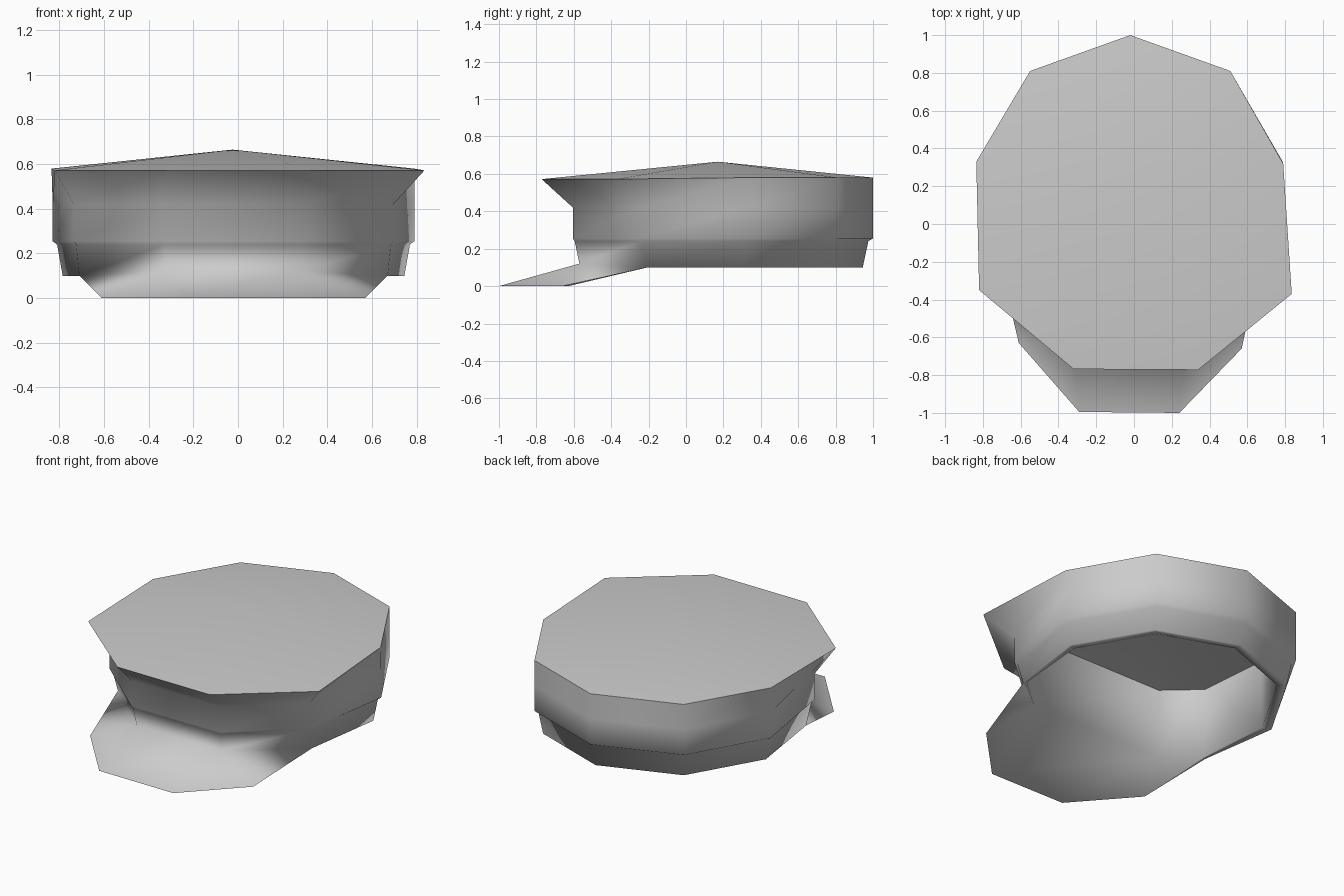
import bpy, bmesh, math

if "Cube" in bpy.data.objects:
    bpy.data.objects.remove(bpy.data.objects["Cube"])


def loft(name, rings, smooth_angle=120):
    """Skin closed rings of equal length, top to bottom; repeated points collapse."""
    bm = bmesh.new()
    cache = {}

    def vert(p):
        key = tuple(round(c, 4) for c in p)
        if key not in cache:
            cache[key] = bm.verts.new(key)
        return cache[key]

    for a, b in zip(rings, rings[1:]):
        n = len(a)
        for i in range(n):
            j = (i + 1) % n
            corners = []
            for p in (a[i], a[j], b[j], b[i]):
                v = vert(p)
                if v not in corners:
                    corners.append(v)
            if len(corners) > 2:
                bm.faces.new(corners)
    me = bpy.data.meshes.new(name)
    bm.to_mesh(me)
    bm.free()
    ob = bpy.data.objects.new(name, me)
    bpy.context.collection.objects.link(ob)
    me.shade_smooth()
    me.set_sharp_from_angle(angle=math.radians(smooth_angle))
    return ob


def ring(half, z, front_z=None, cx=-0.02):
    """Nine-sided ring from back, right-hand points and their mirror images."""
    pts = [(x + cx, y) for x, y in half] + [(cx - x, y) for x, y in half[:0:-1]]
    fz = z if front_z is None else front_z
    return [(x, y, fz if i in (4, 5) else z) for i, (x, y) in enumerate(pts)]


def widen(r):
    """Double the two front points so the visor can have four corners."""
    return r[:5] + [r[4], r[5]] + r[5:]


# Shallow peaked top
outline = [(-0.02, 1.0), (0.51, 0.81), (0.79, 0.32), (0.835, -0.37), (0.34, -0.772),
           (-0.32, -0.768), (-0.82, -0.35), (-0.835, 0.33), (-0.55, 0.81)]
top = [(x, y, 0.58 if y > 0 else 0.572) for x, y in outline]
loft("top_panel", [[(-0.025, 0.17, 0.665)] * 9, top])

# Crown wall flared at the front, then the stepped-in band
wall = [(0, 1.0), (0.53, 0.81), (0.81, 0.325), (0.715, -0.255), (0.315, -0.605)]
mid, low = ring(wall, 0.42), ring(wall, 0.255)
band_top = ring([(0, 0.975), (0.515, 0.79), (0.79, 0.32), (0.705, -0.24), (0.31, -0.595)], 0.24)
band_low = ring([(0, 0.945), (0.5, 0.765), (0.765, 0.31), (0.69, -0.205), (0.30, -0.57)], 0.1, 0.12)

# Visor rim at the front, running into the band's lower edge at the back
visor_edge = band_low[:4] + [(0.57, -0.66, 0), (0.24, -1.0, 0), (-0.29, -0.995, 0),
                             (-0.61, -0.63, 0)] + band_low[6:]

# Upright lining and ceiling inside the cap
rim = ring([(0, 0.89), (0.46, 0.72), (0.715, 0.285), (0.675, -0.19), (0.47, -0.37)], 0.105)
lining = ring([(0, 0.88), (0.46, 0.71), (0.71, 0.28), (0.67, -0.18), (0.47, -0.36)], 0.55)

outer = [widen(r) for r in (top, mid, low, band_top, band_low)]
loft("crown_band_and_visor", outer + [visor_edge, widen(rim), widen(lining)])
loft("inner_ceiling", [lining, [(-0.02, 0.17, 0.63)] * 9])
